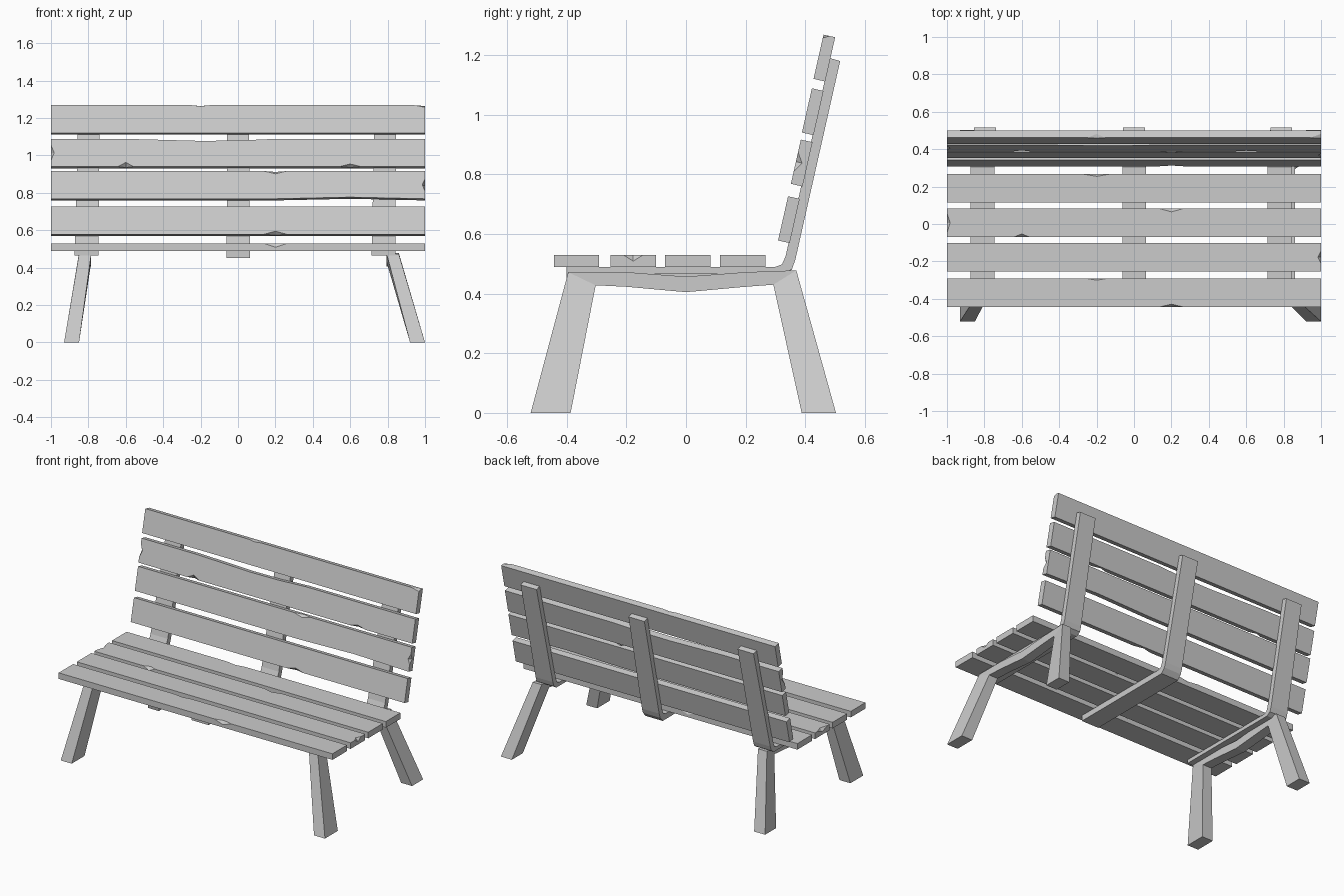
import bpy, bmesh, math
from mathutils import Matrix, Vector

if "Cube" in bpy.data.objects:
    bpy.data.objects.remove(bpy.data.objects["Cube"])

TILT = math.atan2(0.975, 0.22)   # lean of the backrest


def finish(name, bm, hidden=False):
    bmesh.ops.recalc_face_normals(bm, faces=bm.faces[:])
    me = bpy.data.meshes.new(name)
    bm.to_mesh(me)
    bm.free()
    ob = bpy.data.objects.new(name, me)
    bpy.context.collection.objects.link(ob)
    ob.hide_render = hidden
    ob.hide_viewport = hidden
    return ob


def loft(name, rings):
    """Skin a row of cross-sections and cap both ends."""
    bm = bmesh.new()
    loops = [[bm.verts.new(p) for p in r] for r in rings]
    for a, b in zip(loops, loops[1:]):
        for i in range(len(a)):
            j = (i + 1) % len(a)
            bm.faces.new((a[i], a[j], b[j], b[i]))
    bm.faces.new(loops[0])
    bm.faces.new(loops[-1])
    return finish(name, bm)


def slat(name, y, z, angle, chips=(), dents=None, w=0.152, t=0.04):
    """Plank along x; dents = {x: (low edge, high edge)}, chips = (x, v, size x, size v)."""
    dents = dents or {}
    frame = Matrix.Translation((0, y, z)) @ Matrix.Rotation(angle, 4, 'X')
    rings = []
    for x in sorted({-1.0, 1.0, *dents}):
        lo, hi = dents.get(x, (0, 0))
        a, b = -w / 2 + lo, w / 2 + hi
        rings.append([frame @ Vector((x, v, h)) for v, h in
                      ((a, -t / 2), (b, -t / 2), (b, t / 2), (a, t / 2))])
    ob = loft(name, rings)
    if chips:
        # diamond-shaped cutters nick the worn edges
        bm = bmesh.new()
        for x, v, sx, sv in chips:
            m = (frame @ Matrix.Translation((x, v * w / 2, t / 2 + 0.001))
                 @ Matrix.Diagonal((sx, sv, 0.022, 1)))
            d = bmesh.ops.create_icosphere(bm, subdivisions=1, radius=1)["verts"]
            bmesh.ops.delete(bm, geom=d, context='VERTS')
            p = [bm.verts.new(m @ Vector(c)) for c in
                 ((1, 0, 0), (0, 1, 0), (-1, 0, 0), (0, -1, 0), (0, 0, 1), (0, 0, -1))]
            for i in range(4):
                for tip in p[4:]:
                    bm.faces.new((p[i], p[(i + 1) % 4], tip))
        mod = ob.modifiers.new("chips", 'BOOLEAN')
        mod.operation = 'DIFFERENCE'
        mod.solver = 'EXACT'
        mod.object = finish(name + "_chip_cutter", bm, True)


# seat planks, front to back
seat = [
    (-0.367, [(0.2, -1, 0.065, 0.015), (-0.2, 1, 0.06, 0.01)], None),
    (-0.177, [(1, 0, 0.018, 0.035)], None),
    (0.006, [(-1, 0, 0.018, 0.055), (-0.6, -1, 0.045, 0.018), (0.2, 1, 0.065, 0.018)], None),
    (0.190, [(-0.2, 1, 0.07, 0.012)], None),
]
for i, (y, chips, dents) in enumerate(seat):
    slat(f"seat_slat_{i + 1}", y, 0.51, 0, chips, dents)

# backrest planks, bottom to top
back = [
    (0.345, 0.648, [(0.2, -1, 0.065, 0.018)], None),
    (0.388, 0.838, [(0.2, 1, 0.065, 0.016), (1, 0, 0.016, 0.035)],
     {0.2: (0, 0), 0.6: (0.009, 0)}),
    (0.425, 1.010, [(-1, 0, 0.018, 0.045), (-0.6, -1, 0.045, 0.024), (0.6, -1, 0.06, 0.015)],
     {-0.6: (0, 0), -0.2: (0, -0.011), 0.0: (0, -0.009), 0.2: (0, 0)}),
    (0.464, 1.190, [(-0.2, 1, 0.05, 0.006), (1, 1, 0.06, 0.012)], None),
]
for i, (y, z, chips, dents) in enumerate(back):
    slat(f"back_slat_{i + 1}", y, z, TILT, chips, dents)

# bent straps carrying the seat and backrest: (name, x at seat, x at top, underside)
for name, x0, x1, under in (("left_strap", -0.81, -0.797, 0.466),
                            ("middle_strap", 0.002, 0.0, 0.453),
                            ("right_strap", 0.778, 0.788, 0.466)):
    profile = [(-0.40, 0.49), (0.30, 0.49), (0.322, 0.498), (0.334, 0.525), (0.482, 1.19),
               (0.517, 1.18), (0.367, 0.515), (0.356, 0.483), (0.33, under), (-0.40, under)]
    rings = []
    for s in (-1, 1):
        ring = []
        for y, z in profile:
            k = max(0, (z - 0.5) / 0.69)
            ring.append((x0 + (x1 - x0) * k + s * (0.063 - 0.005 * k), y, z))
        rings.append(ring)
    loft(name, rings)

# leg arches: outer and inner edge of each cross-section (y, z)
arch = [((-0.521, 0), (-0.387, 0)), ((-0.395, 0.472), (-0.303, 0.428)),
        ((-0.2, 0.472), (-0.2, 0.423)), ((0, 0.457), (0, 0.405)),
        ((0.2, 0.472), (0.2, 0.423)),
        ((0.37, 0.478), (0.293, 0.43)), ((0.503, 0.0), (0.388, 0))]
for name, foot, top in (("left_legs", (-0.93, -0.85), (-0.85, -0.785)),
                        ("right_legs", (0.92, 1.0), (0.795, 0.86))):
    rings = []
    for o, n in arch:
        a, b = foot if o[1] < 0.1 else top
        rings.append([(a, *o), (b, *o), (b, *n), (a, *n)])
    loft(name, rings)
